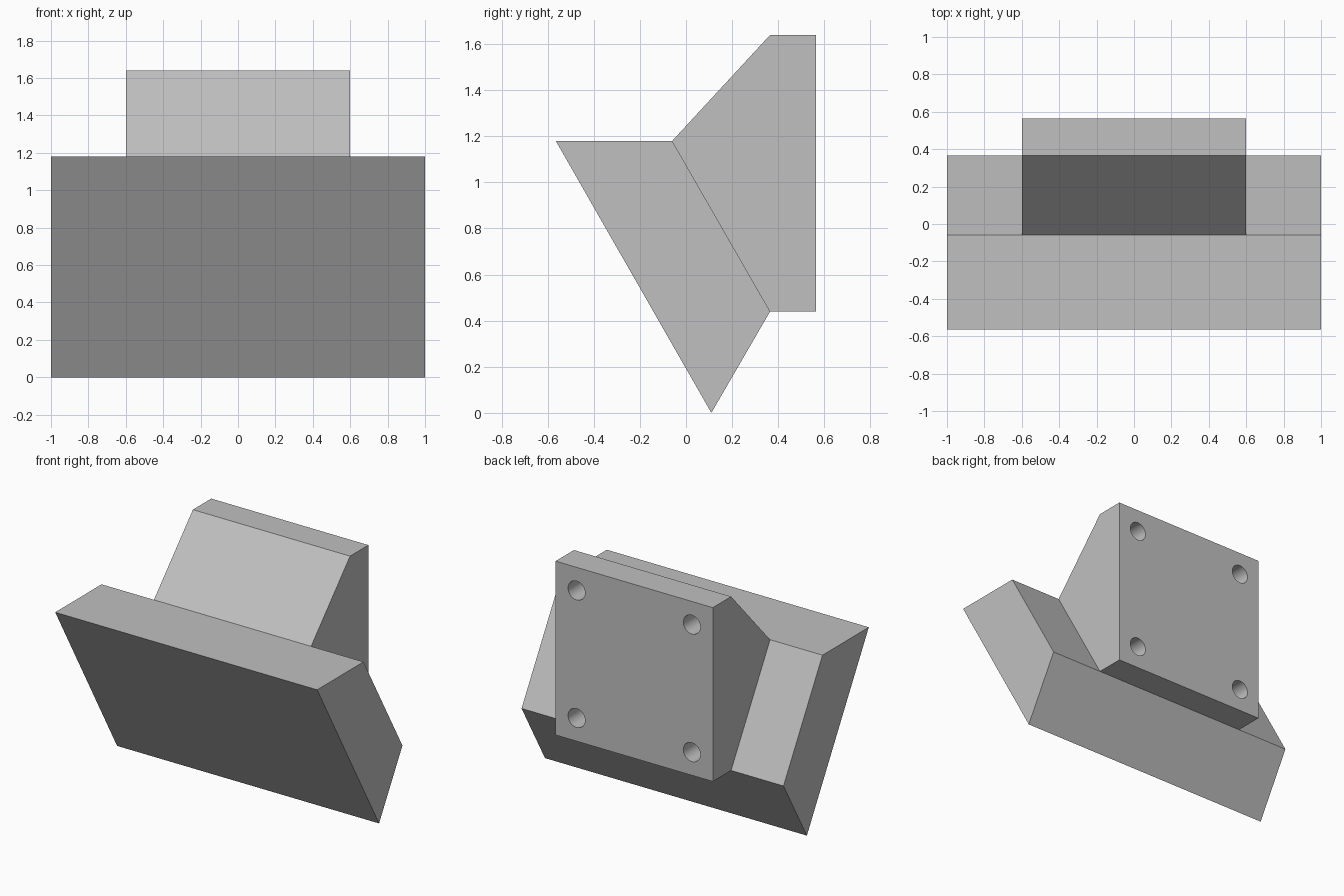
import bpy
import bmesh
from math import radians

default = bpy.data.objects.get("Cube")
if default:
    bpy.data.objects.remove(default)

# Single plain grey material
GREY = (0.53, 0.53, 0.53, 1)
grey = bpy.data.materials.new("plain_grey")
grey.use_nodes = True
grey.diffuse_color = GREY
grey.node_tree.nodes["Principled BSDF"].inputs["Base Color"].default_value = GREY


def extrude_profile(name, profile, half_width):
    """Extrude a (y, z) side profile symmetrically along x."""
    bm = bmesh.new()
    face = bm.faces.new([bm.verts.new((-half_width, y, z)) for y, z in profile])
    result = bmesh.ops.extrude_face_region(bm, geom=[face])
    moved = [v for v in result["geom"] if isinstance(v, bmesh.types.BMVert)]
    bmesh.ops.translate(bm, verts=moved, vec=(2 * half_width, 0, 0))
    bmesh.ops.recalc_face_normals(bm, faces=bm.faces)
    mesh = bpy.data.meshes.new(name)
    bm.to_mesh(mesh)
    bm.free()
    mesh.materials.append(grey)
    obj = bpy.data.objects.new(name, mesh)
    bpy.context.collection.objects.link(obj)
    return obj


# Tilted front panel with a level top edge
extrude_profile("tilted_panel",
                [(-0.565, 1.18), (-0.06, 1.18), (0.365, 0.44), (0.11, 0)], 1)

# Wall mount behind the panel
mount = extrude_profile("wall_mount",
                        [(-0.06, 1.18), (0.365, 1.64), (0.565, 1.64),
                         (0.565, 0.44), (0.365, 0.44)], 0.6)

# Four blind screw holes in the back of the mount
HOLE_RADIUS, HOLE_DEPTH, BACK = 0.065, 0.2, 0.565
for x in (-0.44, 0.44):
    for z in (0.6, 1.48):
        bpy.ops.mesh.primitive_cylinder_add(
            vertices=48, radius=HOLE_RADIUS, depth=2 * HOLE_DEPTH,
            location=(x, BACK, z), rotation=(radians(90), 0, 0))
        cutter = bpy.context.object
        cutter.name = "screw_hole_cutter"
        cutter.data.materials.append(grey)
        cutter.hide_render = True
        cutter.hide_set(True)
        cut = mount.modifiers.new("screw_hole", 'BOOLEAN')
        cut.object = cutter
        cut.solver = 'EXACT'

# Bake the holes, remove the cutters and smooth the hole walls
bpy.ops.object.select_all(action='DESELECT')
bpy.context.view_layer.objects.active = mount
mount.select_set(True)
for cut in list(mount.modifiers):
    cutter = cut.object
    bpy.ops.object.modifier_apply(modifier=cut.name)
    bpy.data.objects.remove(cutter)
bpy.ops.object.shade_smooth_by_angle(angle=radians(30))
